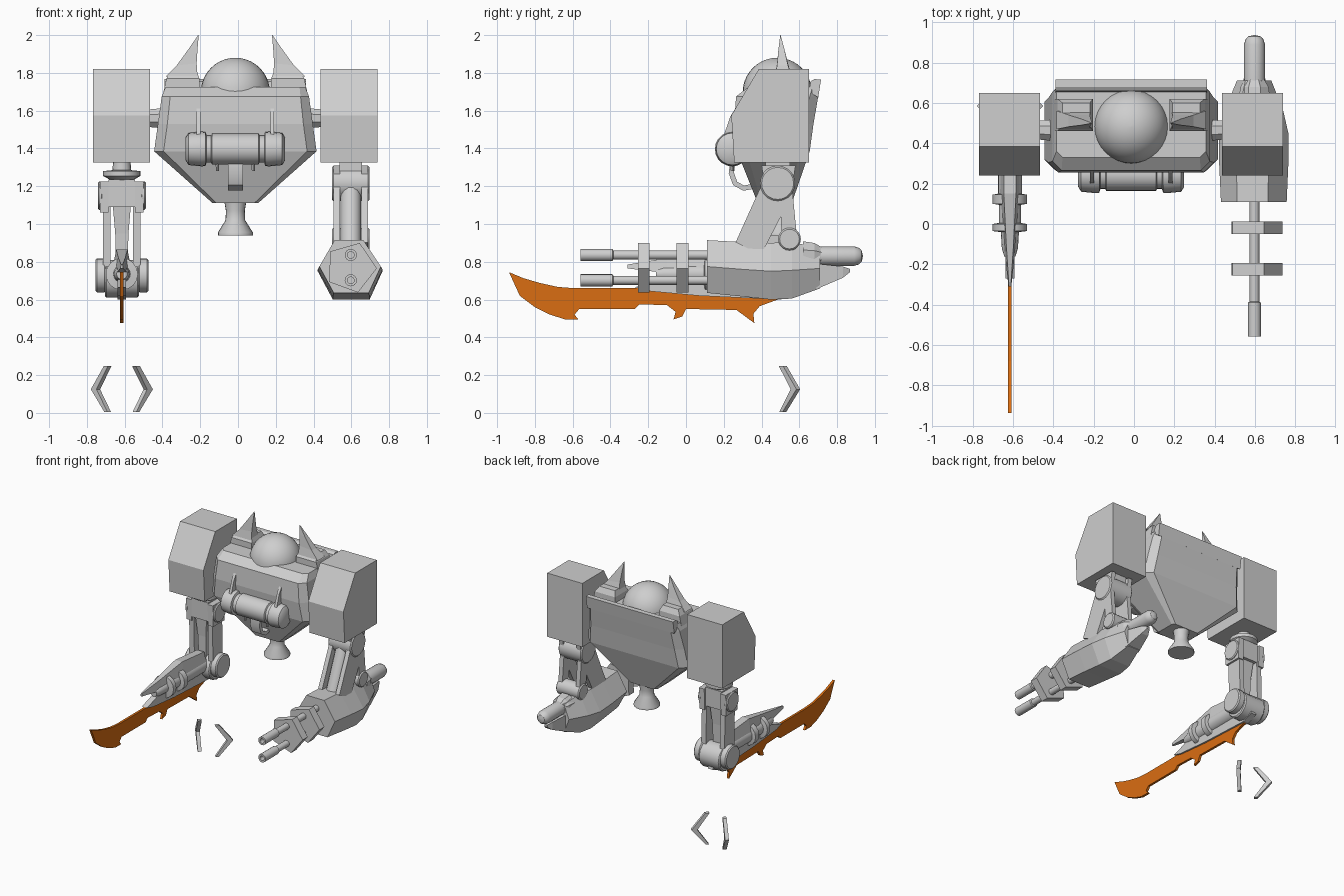
import bpy, bmesh, math
from mathutils import Vector


def material(name, rgb):
    m = bpy.data.materials.new(name)
    m.diffuse_color = (*rgb, 1)
    return m


GREY = material("grey_metal", (0.62, 0.62, 0.62))
ORANGE = material("orange_blade", (0.70, 0.155, 0.006))
CX = -0.014            # body centre line
LX, RX = -0.615, 0.597  # blade arm and gun arm


def finish(name, bm, mat=GREY, smooth=False):
    bmesh.ops.remove_doubles(bm, verts=bm.verts, dist=1e-5)
    bmesh.ops.recalc_face_normals(bm, faces=bm.faces)
    me = bpy.data.meshes.new(name)
    bm.to_mesh(me)
    bm.free()
    me.materials.append(mat)
    if smooth:
        me.shade_smooth()
        me.set_sharp_from_angle(angle=math.radians(32))
    ob = bpy.data.objects.new(name, me)
    bpy.context.collection.objects.link(ob)
    return ob


def loft(name, rings, mat=GREY, smooth=False):
    """Skin equal-length rings of points and cap both ends."""
    bm = bmesh.new()
    vs = [[bm.verts.new(p) for p in r] for r in rings]
    n = len(vs[0])
    for a, b in zip(vs, vs[1:]):
        for i in range(n):
            j = (i + 1) % n
            bm.faces.new((a[i], a[j], b[j], b[i]))
    bm.faces.new(vs[0])
    bm.faces.new(vs[-1])
    return finish(name, bm, mat, smooth)


def box(name, x0, x1, y0, y1, z0, z1):
    return loft(name, [[(x0, y0, z), (x1, y0, z), (x1, y1, z), (x0, y1, z)] for z in (z0, z1)])


def prism(name, profile, x0, x1, mat=GREY):
    """Extrude a (y, z) outline along x."""
    return loft(name, [[(x, y, z) for y, z in profile] for x in (x0, x1)], mat)


def lathe(name, origin, axis, profile, n=20, phase=0.0, smooth=True):
    """Revolve (distance, radius) pairs around an axis."""
    q = Vector(axis).to_track_quat('Z', 'Y')
    rings = []
    for t, r in profile:
        r = max(r, 0.0003)
        rings.append([Vector(origin) + q @ Vector((r * math.cos(phase + k * math.tau / n),
                                                   r * math.sin(phase + k * math.tau / n), t))
                      for k in range(n)])
    return loft(name, rings, smooth=smooth)


def bolt(name, x0, x1, y, z, r, n=20):
    b = min(0.008, (x1 - x0) / 4)
    return lathe(name, (x0, y, z), (1, 0, 0),
                 [(0, r - b), (b, r), (x1 - x0 - b, r), (x1 - x0, r - b)], n)


def strut(name, x0, x1, a, b, wa, wb):
    """Flat bar between two (y, z) points."""
    a, b = Vector(a), Vector(b)
    d = (b - a).normalized()
    p = Vector((-d.y, d.x))
    return prism(name, [a + p * wa, b + p * wb, b - p * wb, a - p * wa], x0, x1)


# Torso: chamfered rings
def body_ring(z, h, y0, y1, c):
    pts = [(-h + c, y0), (h - c, y0), (h, y0 + c), (h, y1 - c), (h - c, y1), (-h + c, y1), (-h, y1 - c), (-h, y0 + c)]
    return [(CX + x, y, z) for x, y in pts]


loft("torso", [body_ring(1.11, 0.12, 0.38, 0.56, 0.02), body_ring(1.385, 0.43, 0.27, 0.655, 0.05),
               body_ring(1.53, 0.41, 0.255, 0.675, 0.05), body_ring(1.675, 0.39, 0.265, 0.70, 0.045),
               body_ring(1.725, 0.37, 0.33, 0.70, 0.03)])
prism("torso_rear_lip", [(0.65, 1.70), (0.66, 1.755), (0.68, 1.767), (0.715, 1.765), (0.70, 1.67)], CX - 0.375, CX + 0.375)
R = 0.183
lathe("dome", (CX, 0.483, 1.697), (0, 0, 1),
      [(R * math.sin(a), R * math.cos(a)) for a in (math.radians(d) for d in range(0, 91, 9))], 32)
lathe("thruster", (CX, 0.5, 0.94), (0, 0, 1),
      [(0, 0.093), (0.015, 0.093), (0.08, 0.052), (0.13, 0.05), (0.19, 0.06)], 20)

# Parts mirrored across the body
for side, s in (("left", -1), ("right", 1)):
    def quad(ya, yb, xa, xb, z, dz=0.0):
        return [(CX + s * xa, ya, z), (CX + s * xb, ya, z - dz), (CX + s * xb, yb, z - dz), (CX + s * xa, yb, z)]
    loft(side + "_horn_base", [quad(0.46, 0.62, 0.19, 0.385, 1.68), quad(0.46, 0.62, 0.19, 0.365, 1.77),
                               quad(0.49, 0.60, 0.205, 0.34, 1.81)])
    loft(side + "_horn", [quad(0.47, 0.56, 0.20, 0.37, 1.78), quad(0.482, 0.54, 0.205, 0.31, 1.85, 0.01),
                          quad(0.49, 0.52, 0.2, 0.245, 1.93), quad(0.499, 0.501, 0.194, 0.197, 2.0)])
    xs = sorted((CX + s * 0.451, CX + s * 0.753))
    prism(side + "_shoulder", [(0.255, 1.325), (0.24, 1.575), (0.385, 1.82), (0.65, 1.82), (0.65, 1.325)], *xs)
    lathe(side + "_shoulder_axle", (CX + s * 0.36, 0.465, 1.56), (s, 0, 0), [(0, 0.06), (0.1, 0.05)], 8, math.pi / 8, False)
    xs = sorted((CX + s * 0.185, CX + s * 0.205))
    prism(side + "_pod_hook", [(0.19, 1.44), (0.235, 1.57), (0.31, 1.69), (0.31, 1.60), (0.27, 1.44)], *xs)

# Chest pod with stepped ends, pins and hose
lathe("chest_pod", (CX - 0.263, 0.245, 1.397), (1, 0, 0),
      [(0, 0.06), (0.015, 0.085), (0.085, 0.092), (0.105, 0.09), (0.11, 0.072), (0.135, 0.072), (0.14, 0.082),
       (0.386, 0.082), (0.391, 0.072), (0.416, 0.072), (0.421, 0.09), (0.441, 0.092), (0.511, 0.085), (0.526, 0.06)], 20)
for s in (-1, 1):
    lathe("pod_pin", (CX + s * 0.095, 0.245, 1.28), (0, 0, 1), [(0, 0.008), (0.06, 0.01)], 8)
hose_path = [(0.25, 1.34), (0.24, 1.27), (0.26, 1.215), (0.305, 1.19), (0.36, 1.20), (0.41, 1.24)]
hose = []
for i, p in enumerate(hose_path):
    d = (Vector(hose_path[min(i + 1, 5)]) - Vector(hose_path[max(i - 1, 0)])).normalized()
    hose.append([(CX + 0.04 * a, p[0] - d.y * 0.014 * b, p[1] + d.x * 0.014 * b)
                 for a, b in ((-1, -1), (1, -1), (1, 1), (-1, 1))])
loft("chest_hose", hose, smooth=True)

# Blade arm: neck, upper arm bars, joints
lathe("blade_arm_neck", (LX, 0.47, 1.20), (0, 0, 1),
      [(0, 0.055), (0.03, 0.055), (0.055, 0.10), (0.08, 0.10), (0.085, 0.05), (0.14, 0.045)], 16)
box("blade_arm_block", LX - 0.07, LX + 0.07, 0.41, 0.54, 1.09, 1.235)
loft("blade_arm_piston", [[(LX + a * w, 0.47 + b * w, z) for a, b in ((-1, -1), (1, -1), (1, 1), (-1, 1))]
                          for z, w in ((0.76, 0.03), (0.95, 0.035), (1.10, 0.048))])
for s in (-1, 1):
    xs = sorted((LX + s * 0.07, LX + s * 0.115))
    strut("blade_arm_upper_bar", *xs, (0.48, 1.225), (0.48, 1.06), 0.075, 0.07)
    xs = sorted((LX + s * 0.06, LX + s * 0.10))
    strut("blade_arm_lower_bar", *xs, (0.48, 1.10), (0.49, 0.72), 0.06, 0.06)
    xs = sorted((LX + s * 0.10, LX + s * 0.127))
    bolt("blade_arm_upper_bolt", *xs, 0.48, 1.15, 0.075)
    xs = sorted((LX + s * 0.085, LX + s * 0.14))
    bolt("blade_arm_elbow_bolt", *xs, 0.50, 0.728, 0.09)
bolt("blade_arm_elbow", LX - 0.09, LX + 0.09, 0.50, 0.71, 0.10, 12)

# Blade forearm: stepped core, pointed cover, sheath
lathe("blade_forearm", (LX, 0.48, 0.735), (0, -1, 0),
      [(0, 0.06), (0.33, 0.06), (0.335, 0.085), (0.38, 0.085), (0.385, 0.055), (0.475, 0.055),
       (0.48, 0.085), (0.515, 0.085), (0.52, 0.045), (0.60, 0.04), (0.64, 0.028)], 16)
loft("forearm_cover", [[(LX - w, y, z0), (LX + w, y, z0), (LX + w * 0.6, y, z1), (LX - w * 0.6, y, z1)]
                       for y, w, z0, z1 in ((0.42, 0.05, 0.76, 0.84), (0.15, 0.05, 0.76, 0.865),
                                            (-0.1, 0.03, 0.74, 0.82), (-0.31, 0.007, 0.765, 0.785))])
prism("blade_sheath", [(-0.27, 0.665), (-0.2, 0.645), (0.07, 0.62), (0.5, 0.60), (0.58, 0.63), (0.56, 0.70), (-0.1, 0.72)],
      LX - 0.022, LX + 0.022)
prism("blade", [(-0.937, 0.745), (-0.86, 0.713), (-0.775, 0.688), (-0.68, 0.667), (-0.59, 0.66), (-0.3, 0.66), (-0.2, 0.665),
                (0.07, 0.65), (0.5, 0.605), (0.39, 0.565), (0.357, 0.525), (0.362, 0.475), (0.267, 0.545), (0.0, 0.55),
                (-0.02, 0.51), (-0.066, 0.495), (-0.055, 0.535), (-0.1, 0.57), (-0.245, 0.575), (-0.27, 0.55),
                (-0.565, 0.55), (-0.59, 0.52), (-0.57, 0.495), (-0.64, 0.495), (-0.72, 0.52), (-0.80, 0.56), (-0.88, 0.62)],
      LX - 0.009, LX + 0.009, ORANGE)

# Gun arm: joint, sloped bars, elbow
box("gun_arm_neck", RX - 0.06, RX + 0.06, 0.42, 0.55, 1.20, 1.335)
bolt("gun_arm_joint", RX - 0.10, RX + 0.10, 0.485, 1.215, 0.093)
for s in (-1, 1):
    xs = sorted((RX + s * 0.058, RX + s * 0.092))
    strut("gun_arm_bar", *xs, (0.49, 1.20), (0.33, 0.87), 0.085, 0.075)
    strut("gun_arm_bracket", *xs, (0.49, 1.31), (0.49, 1.18), 0.09, 0.07)
    strut("gun_arm_rear_bar", *xs, (0.53, 1.16), (0.548, 0.92), 0.035, 0.04)
lathe("gun_arm_tube", (RX, 0.46, 1.21), (0, -0.13, -0.31), [(0, 0.055), (0.36, 0.055)], 14)
bolt("gun_arm_elbow", RX - 0.10, RX + 0.10, 0.548, 0.92, 0.06)

# Gun housing: six-sided loft tapering to the rear
hexagon = [(-0.09, 0.147), (0.07, 0.147), (0.168, 0), (0.10, -0.147), (-0.095, -0.147), (-0.175, 0)]
loft("gun_housing", [[(RX + x * sx, y, zc + z * sz) for x, z in hexagon]
                     for y, zc, sx, sz in ((0.11, 0.775, 0.95, 0.95), (0.30, 0.76, 1, 0.98), (0.45, 0.75, 1, 1.02),
                                           (0.56, 0.755, 0.85, 1.02), (0.71, 0.765, 0.5, 0.72))])
loft("gun_tail", [[(RX + a * w, y, z) for a, z in ((-1, z0), (1, z0), (1, z1), (-1, z1))]
                  for y, w, z0, z1 in ((0.69, 0.06, 0.655, 0.79), (0.83, 0.03, 0.715, 0.775), (0.868, 0.012, 0.745, 0.762))])
lathe("gun_rear_collar", (RX, 0.62, 0.83), (0, 1, 0), [(0, 0.085), (0.06, 0.075), (0.10, 0.05)], 8, math.pi / 8, False)
lathe("gun_rear_tank", (RX, 0.68, 0.83), (0, 1, 0),
      [(0, 0.052), (0.21, 0.052), (0.235, 0.044), (0.25, 0.03), (0.257, 0)], 20)

# Gun barrels and their pentagon clamps
for z in (0.836, 0.702):
    lathe("gun_barrel", (RX, 0.15, z), (0, -1, 0),
          [(0, 0.024), (0.535, 0.024), (0.54, 0.032), (0.708, 0.032), (0.708, 0.018), (0.66, 0.018)], 16)
for y in (0.013, -0.193):
    lathe("barrel_clamp", (RX, y, 0.77), (0, -1, 0), [(0, 0.138), (0.062, 0.138)], 5, math.radians(70), False)

# Loose claws: bent bars angled outwards
for side, s in (("left", -1), ("right", 1)):
    rings = []
    for z, o, w in ((0.005, 0.078, 0.012), (0.125, 0.173, 0.022), (0.248, 0.078, 0.016)):
        ring = []
        for a, b in ((-1, -1), (1, -1), (1, 1), (-1, 1)):
            u, v = o + a * w, b * 0.014   # u: bend direction, v: across
            ring.append((LX + s * (0.022 + (u - v) * 0.68), 0.458 + (u + v) * 0.7, z))
        rings.append(ring)
    loft(side + "_claw", rings)
